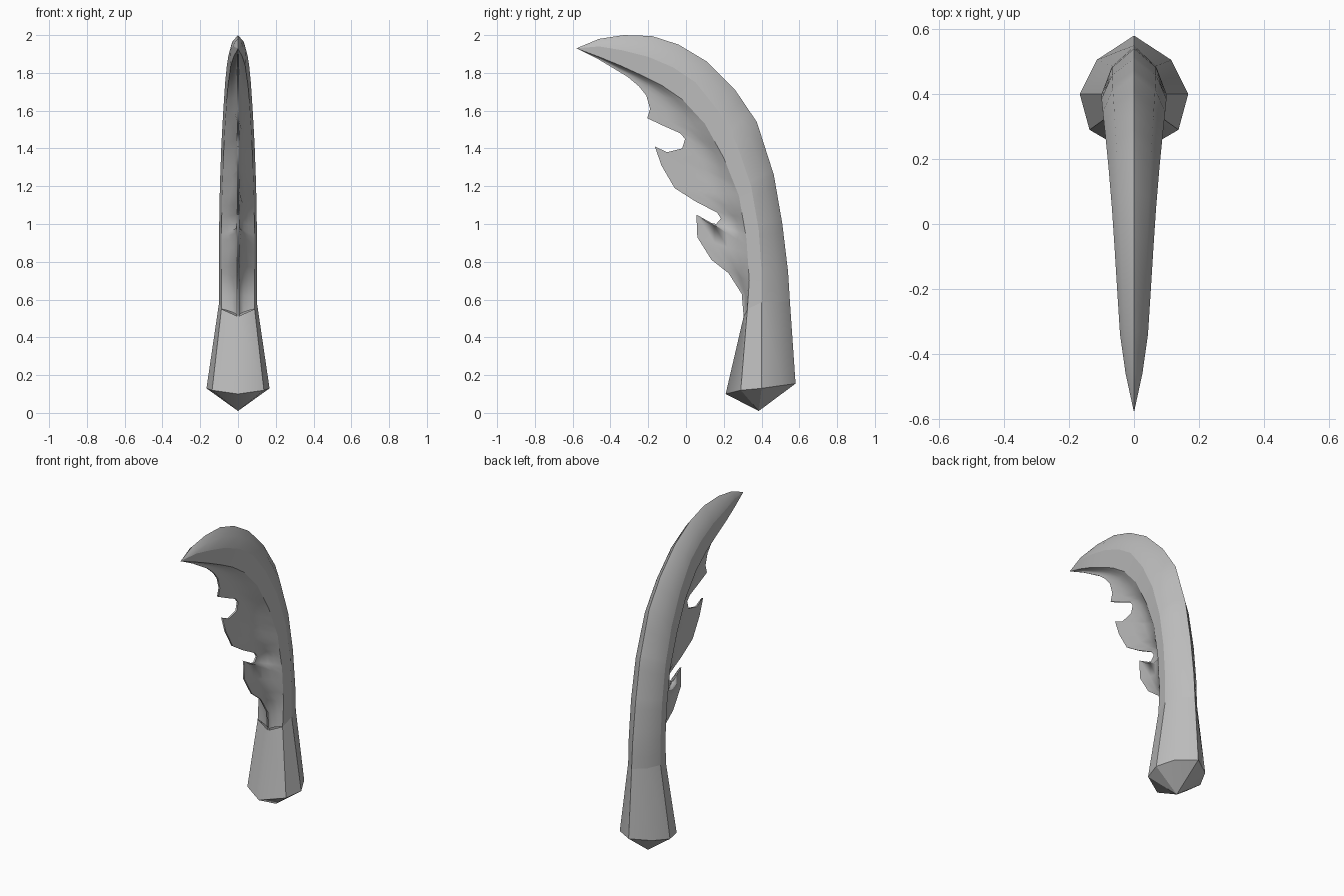
import bpy, bmesh
from mathutils import Vector

cube = bpy.data.objects.get("Cube")
if cube:
    bpy.data.objects.remove(cube)

grey = bpy.data.materials.new("grey_bone")
grey.use_nodes = True
COLOUR = (0.5, 0.5, 0.5, 1)
grey.diffuse_color = COLOUR
grey.node_tree.nodes["Principled BSDF"].inputs["Base Color"].default_value = COLOUR


def loft(name, columns, sharp_lines, sharp_rings=()):
    """Skin mirrored half sections (x >= 0, back to front); keep listed lines sharp."""
    bm = bmesh.new()
    cache = {}

    def vert(p):
        key = tuple(round(c, 5) + 0.0 for c in p)
        if key not in cache:
            cache[key] = bm.verts.new(key)
        return cache[key]

    rings = []
    for half in columns:
        full = list(half) + [Vector((-p.x, p.y, p.z)) for p in reversed(half)]
        rings.append([vert(p) for p in full])
    n = len(rings[0])
    for a, b in zip(rings, rings[1:]):
        for k in range(n):
            j = (k + 1) % n
            corners = list(dict.fromkeys((a[k], a[j], b[j], b[k])))
            if len(corners) > 2 and not bm.faces.get(corners):
                bm.faces.new(corners)
    bmesh.ops.recalc_face_normals(bm, faces=bm.faces)
    for f in bm.faces:
        f.smooth = True

    def mark(u, v):
        e = bm.edges.get((u, v)) if u != v else None
        if e:
            e.smooth = False

    for a, b in zip(rings, rings[1:]):
        for k in sharp_lines:
            mark(a[k], b[k])
            mark(a[n - 1 - k], b[n - 1 - k])
    for r in sharp_rings:
        for k in range(n):
            mark(rings[r][k], rings[r][(k + 1) % n])
    mesh = bpy.data.meshes.new(name)
    bm.to_mesh(mesh)
    bm.free()
    mesh.materials.append(grey)
    obj = bpy.data.objects.new(name, mesh)
    bpy.context.collection.objects.link(obj)
    return obj


# Handle: flared faceted grip with a pointed pommel
apex = [Vector((0, 0.385, 0.01))] * 5
base = [Vector(p) for p in ((0, 0.58, 0.155), (0.115, 0.505, 0.145), (0.167, 0.4, 0.13),
                            (0.137, 0.29, 0.12), (0, 0.21, 0.1))]
top = [Vector(p) for p in ((0, 0.55, 0.59), (0.068, 0.487, 0.588), (0.1, 0.4, 0.585),
                           (0.088, 0.325, 0.55), (0, 0.305, 0.51))]
loft("handle", [apex, base, top], (0, 2, 3), (1,))

# Blade stations: back y z, side ridge y z, inner ridge y z, half width
STATIONS = [
    (.55, .59, .40, .585, .325, .55, .1),
    (.54, .75, .40, .75, .335, .70, .1),
    (.51, 1.0, .385, .97, .32, .92, .1),
    (.465, 1.26, .345, 1.2, .28, 1.15, .096),
    (.375, 1.54, .27, 1.42, .2, 1.35, .088),
    (.26, 1.71, .17, 1.6, .1, 1.53, .078),
    (.11, 1.86, .05, 1.75, -.02, 1.66, .068),
    (-.04, 1.95, -.07, 1.83, -.13, 1.735, .06),
    (-.18, 1.995, -.2, 1.885, -.23, 1.785, .052),
    (-.33, 2.0, -.34, 1.92, -.35, 1.84, .043),
    (-.46, 1.98, -.46, 1.94, -.46, 1.885, .026),
    (-.58, 1.93, -.58, 1.93, -.58, 1.93, 0),
]
# Hooked cutting edge: y, z, matching place along the stations
EDGE = [
    (.305, .51, 0), (.295, .63, .45), (.225, .74, 1), (.135, .81, 1.3), (.06, .93, 1.65),
    (.055, 1.05, 1.85), (.11, 1.01, 2), (.16, 1.0, 2.1), (.185, 1.03, 2.3), (.165, 1.06, 2.5),
    (.05, 1.12, 2.75), (-.06, 1.19, 3), (-.13, 1.31, 3.1), (-.165, 1.41, 3.2), (-.1, 1.38, 3.35),
    (-.02, 1.4, 3.6), (-.005, 1.45, 4), (-.03, 1.48, 4.35), (-.12, 1.52, 4.7), (-.205, 1.56, 5),
    (-.19, 1.61, 5.4), (-.21, 1.68, 6), (-.25, 1.73, 7), (-.31, 1.78, 8), (-.36, 1.81, 9),
    (-.46, 1.87, 10), (-.58, 1.93, 11),
]


def section(y, z, s):
    i = min(int(s), len(STATIONS) - 2)
    by, bz, ry, rz, iy, iz, w = [a + (b - a) * (s - i) for a, b in zip(STATIONS[i], STATIONS[i + 1])]
    back, ridge = Vector((0, by, bz)), Vector((w, ry, rz))
    mid = back.lerp(ridge, 0.42)
    mid.x = 0.68 * w
    half = [back, mid, ridge]
    # Hollow inner face thinning into the web
    inner, edge = Vector((0, iy, iz)), Vector((0, y, z))
    length = (edge - inner).length
    reach = max(min(0.22, length), 1e-6)
    for t in (0, 0.2, 0.4, 0.65, 1):
        p = inner.lerp(edge, t)
        fall = max(0, 1 - t * length / reach)
        p.x = max(0.88 * w * fall ** 2, min(0.005, 0.1 * w))
        half.append(p)
    return half


loft("blade", [section(*e) for e in EDGE], (0, 2, 3, 7))
